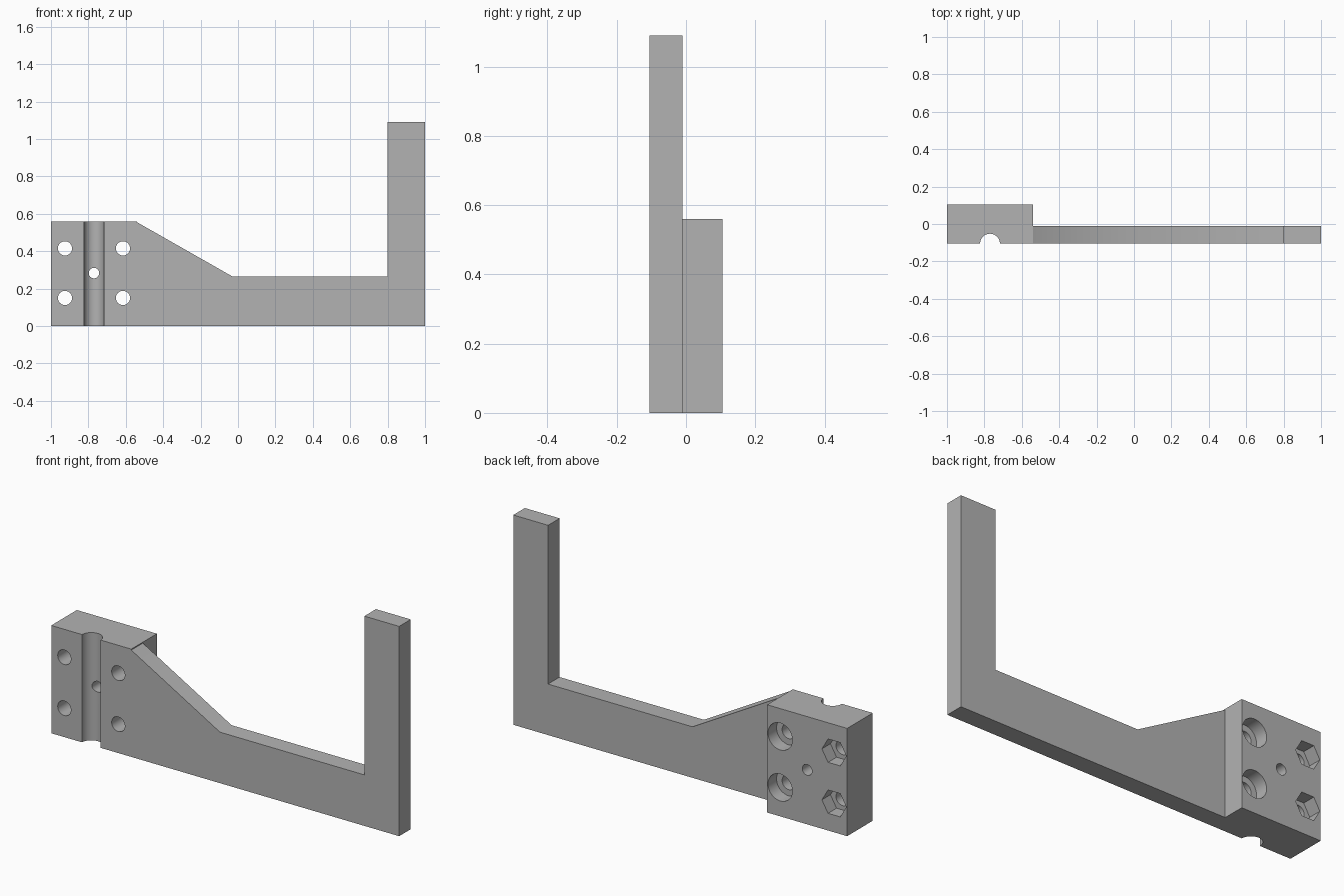
import bpy, bmesh, math
from mathutils import Matrix, Vector

cube = bpy.data.objects.get("Cube")
if cube:
    bpy.data.objects.remove(cube, do_unlink=True)

FRONT, BACK, ARM_BACK = -0.105, 0.105, -0.01
BLOCK_RIGHT, BLOCK_TOP = -0.54, 0.56

grey = bpy.data.materials.new("plain grey")
grey.use_nodes = True
colour = (0.45, 0.45, 0.45, 1)
grey.diffuse_color = colour
grey.node_tree.nodes["Principled BSDF"].inputs["Base Color"].default_value = colour


def finish(name, bm):
    bmesh.ops.recalc_face_normals(bm, faces=bm.faces)
    mesh = bpy.data.meshes.new(name)
    bm.to_mesh(mesh)
    bm.free()
    mesh.materials.append(grey)
    obj = bpy.data.objects.new(name, mesh)
    bpy.context.collection.objects.link(obj)
    return obj


def extrude_profile(name, points, y0, y1):
    """Prism from an (x, z) outline running along y."""
    bm = bmesh.new()
    face = bm.faces.new([bm.verts.new((x, y0, z)) for x, z in points])
    new = bmesh.ops.extrude_face_region(bm, geom=[face])["geom"]
    verts = [v for v in new if isinstance(v, bmesh.types.BMVert)]
    bmesh.ops.translate(bm, verts=verts, vec=Vector((0, y1 - y0, 0)))
    return finish(name, bm)


def bore(name, x, z, radius, y0, y1, sides=48):
    """Cutter along y, with a corner pointing sideways."""
    ring = [(x + radius * math.cos(2 * math.pi * i / sides),
             z + radius * math.sin(2 * math.pi * i / sides)) for i in range(sides)]
    return extrude_profile(name, ring, y0, y1)


def combine(target, other, operation):
    mod = target.modifiers.new(operation.lower(), "BOOLEAN")
    mod.operation, mod.solver, mod.object = operation, "EXACT", other
    bpy.ops.object.select_all(action="DESELECT")
    bpy.context.view_layer.objects.active = target
    target.select_set(True)
    bpy.ops.object.modifier_apply(modifier=mod.name)
    bpy.data.objects.remove(other, do_unlink=True)


# Thick clamp block joined to the L-shaped arm
bracket = extrude_profile("bracket", [(-1, 0), (BLOCK_RIGHT, 0),
                                      (BLOCK_RIGHT, BLOCK_TOP), (-1, BLOCK_TOP)], FRONT, BACK)
arm = extrude_profile("arm", [(BLOCK_RIGHT - 0.02, 0), (1, 0), (1, 1.09), (0.8, 1.09),
                              (0.8, 0.265), (-0.03, 0.265), (BLOCK_RIGHT, 0.555),
                              (BLOCK_RIGHT - 0.02, 0.555)], FRONT, ARM_BACK)
combine(bracket, arm, "UNION")

# Half-round vertical groove in the front face
bm = bmesh.new()
bmesh.ops.create_cone(bm, cap_ends=True, segments=64, radius1=0.053, radius2=0.053, depth=2,
                      matrix=Matrix.Translation((-0.77, FRONT, 0.3)))
combine(bracket, finish("groove_cutter", bm), "DIFFERENCE")

# Small centre hole, then bolt holes with round or hexagonal recesses behind
combine(bracket, bore("centre_cutter", -0.77, 0.283, 0.028, -0.2, 0.2), "DIFFERENCE")
for x, sides in ((-0.925, 6), (-0.615, 48)):
    for z in (0.15, 0.415):
        combine(bracket, bore("bolt_cutter", x, z, 0.038, -0.2, 0.2), "DIFFERENCE")
        combine(bracket, bore("recess_cutter", x, z, 0.07, BACK - 0.07, 0.2, sides), "DIFFERENCE")

bpy.context.view_layer.objects.active = bracket
bracket.select_set(True)
bpy.ops.object.shade_smooth_by_angle(angle=math.radians(30))
